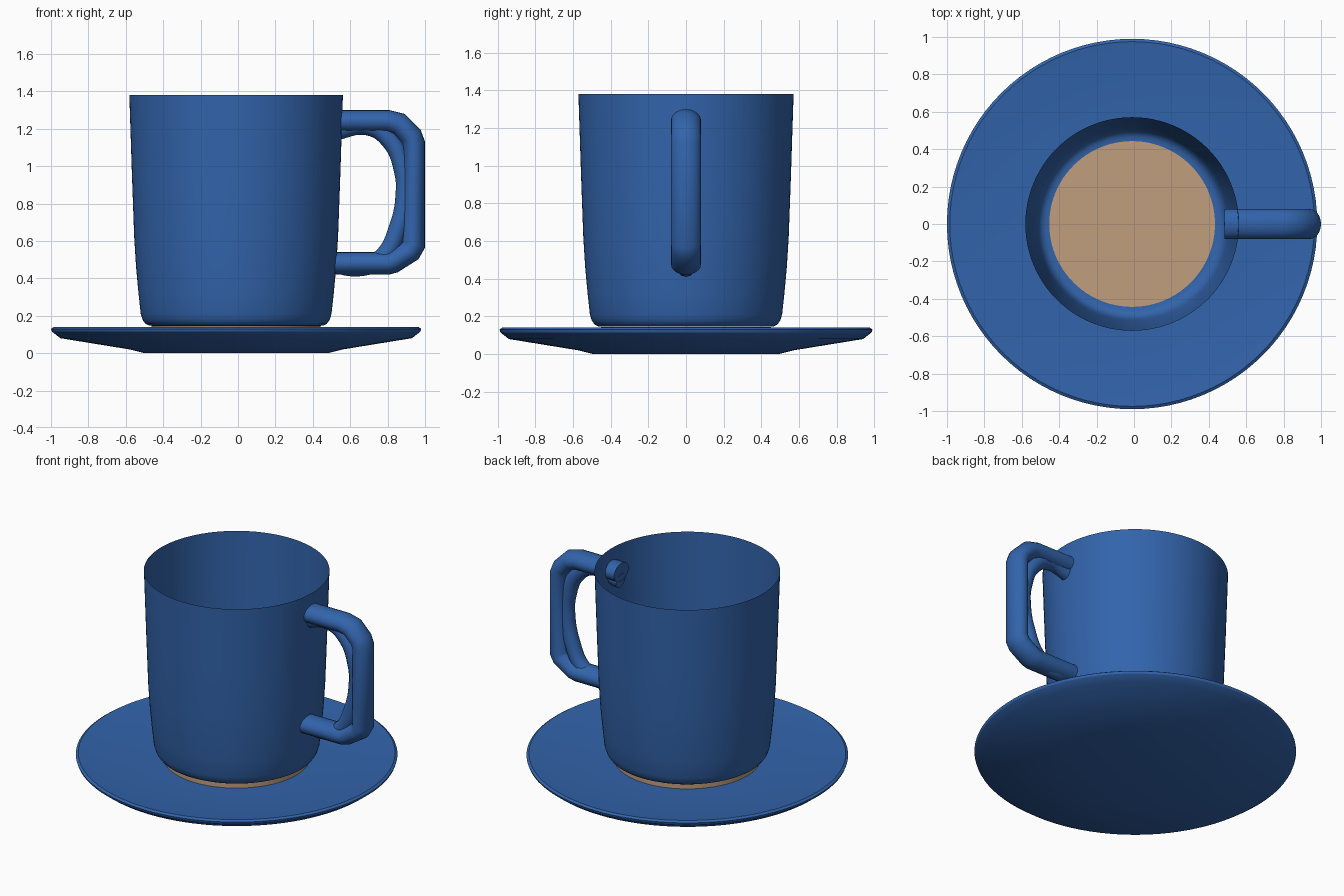
import bpy, bmesh, math
from mathutils import Vector

if "Cube" in bpy.data.objects:
    bpy.data.objects.remove(bpy.data.objects["Cube"], do_unlink=True)

AXIS_X = -0.01  # cup and saucer axis


def material(name, rgb):
    m = bpy.data.materials.new(name)
    m.use_nodes = True
    m.diffuse_color = (*rgb, 1)
    m.node_tree.nodes["Principled BSDF"].inputs["Base Color"].default_value = (*rgb, 1)
    return m


blue = material("glazed_blue", (0.032, 0.127, 0.41))
tan = material("warm_tan", (0.53, 0.345, 0.21))


def smooth(obj, angle):
    bpy.ops.object.select_all(action='DESELECT')
    obj.select_set(True)
    bpy.context.view_layer.objects.active = obj
    bpy.ops.object.shade_smooth_by_angle(angle=math.radians(angle))


def finish(bm, name, mat, angle=30):
    mesh = bpy.data.meshes.new(name)
    bm.to_mesh(mesh)
    bm.free()
    mesh.materials.append(mat)
    obj = bpy.data.objects.new(name, mesh)
    bpy.context.collection.objects.link(obj)
    smooth(obj, angle)
    return obj


def lathe(name, profile, mat, angle=30, steps=96):
    """Spin an (r, z) profile, listed bottom to top, round the cup axis."""
    bm = bmesh.new()
    verts = [bm.verts.new((AXIS_X + r, 0, z)) for r, z in profile]
    edges = [bm.edges.new(pair) for pair in zip(verts, verts[1:])]
    bmesh.ops.spin(bm, geom=verts + edges, cent=(AXIS_X, 0, 0), axis=(0, 0, 1),
                   angle=math.tau, steps=steps, use_duplicate=False)
    bmesh.ops.remove_doubles(bm, verts=bm.verts, dist=0.0001)
    bmesh.ops.recalc_face_normals(bm, faces=bm.faces)
    return finish(bm, name, mat, angle)


def sweep(name, path, thick, wide, mat, sides=20):
    """Oval tube along an (x, z) path, with mitred corners."""
    bm = bmesh.new()
    pts = [Vector((x, 0, z)) for x, z in path]
    rings = []
    for i, p in enumerate(pts):
        before = (p - pts[i - 1]).normalized() if i else None
        after = (pts[i + 1] - p).normalized() if i + 1 < len(pts) else None
        d = ((before or after) + (after or before)).normalized()
        miter = 1 / d.dot(after or before)
        side = Vector((-d.z, 0, d.x)) * thick * miter
        rings.append([bm.verts.new(p + side * math.cos(a) + Vector((0, wide * math.sin(a), 0)))
                      for a in (math.tau * k / sides for k in range(sides))])
    for a, b in zip(rings, rings[1:]):
        for k in range(sides):
            n = (k + 1) % sides
            bm.faces.new((a[k], a[n], b[n], b[k]))
    bm.faces.new(rings[0])
    bm.faces.new(rings[-1])
    bmesh.ops.recalc_face_normals(bm, faces=bm.faces)
    return finish(bm, name, mat, 40)


# Saucer: flat foot, flared underside, shallow dished top
lathe("saucer", [(0, 0), (0.49, 0), (0.57, 0.02), (0.94, 0.08), (0.985, 0.115),
                 (0.99, 0.13), (0.975, 0.14), (0.9, 0.132), (0.7, 0.118),
                 (0.5, 0.11), (0, 0.11)], blue)

# Thin-walled cup, open at the top and at the base
lathe("cup_wall", [(0.443, 0.146), (0.465, 0.147), (0.485, 0.157), (0.5, 0.178),
                   (0.51, 0.21), (0.522, 0.32), (0.535, 0.46), (0.545, 0.62),
                   (0.557, 0.95), (0.571, 1.38)], blue, 50)

# Tan base closing the cup and resting on the saucer
lathe("cup_base", [(0, 0.1), (0.452, 0.1), (0.452, 0.145), (0, 0.145)], tan)

# Handle: oval outer loop with bevelled corners
sweep("handle_outer", [(0.485, 1.24), (0.8, 1.24), (0.86, 1.225), (0.925, 1.16),
                       (0.94, 1.12), (0.94, 0.58), (0.92, 0.545), (0.83, 0.488),
                       (0.8, 0.48), (0.485, 0.48)], 0.06, 0.08, blue)

# Handle: slimmer rounded inner rib, giving the finger opening its curve
curve = bpy.data.curves.new("handle_inner", 'CURVE')
curve.dimensions = '3D'
curve.bevel_depth = 0.05
curve.bevel_resolution = 4
curve.resolution_u = 8
curve.use_fill_caps = True
rib = [(0.49, 1.18), (0.7, 1.213), (0.82, 1.13), (0.885, 0.97), (0.893, 0.86),
       (0.86, 0.68), (0.77, 0.51), (0.66, 0.462), (0.49, 0.482)]
spline = curve.splines.new('BEZIER')
spline.bezier_points.add(len(rib) - 1)
for bp, (x, z) in zip(spline.bezier_points, rib):
    bp.co = (x, 0, z)
    bp.handle_left_type = bp.handle_right_type = 'AUTO'
curve.materials.append(blue)
inner = bpy.data.objects.new("handle_inner", curve)
bpy.context.collection.objects.link(inner)
bpy.ops.object.select_all(action='DESELECT')
inner.select_set(True)
bpy.context.view_layer.objects.active = inner
bpy.ops.object.convert(target='MESH')
smooth(bpy.context.view_layer.objects.active, 40)
